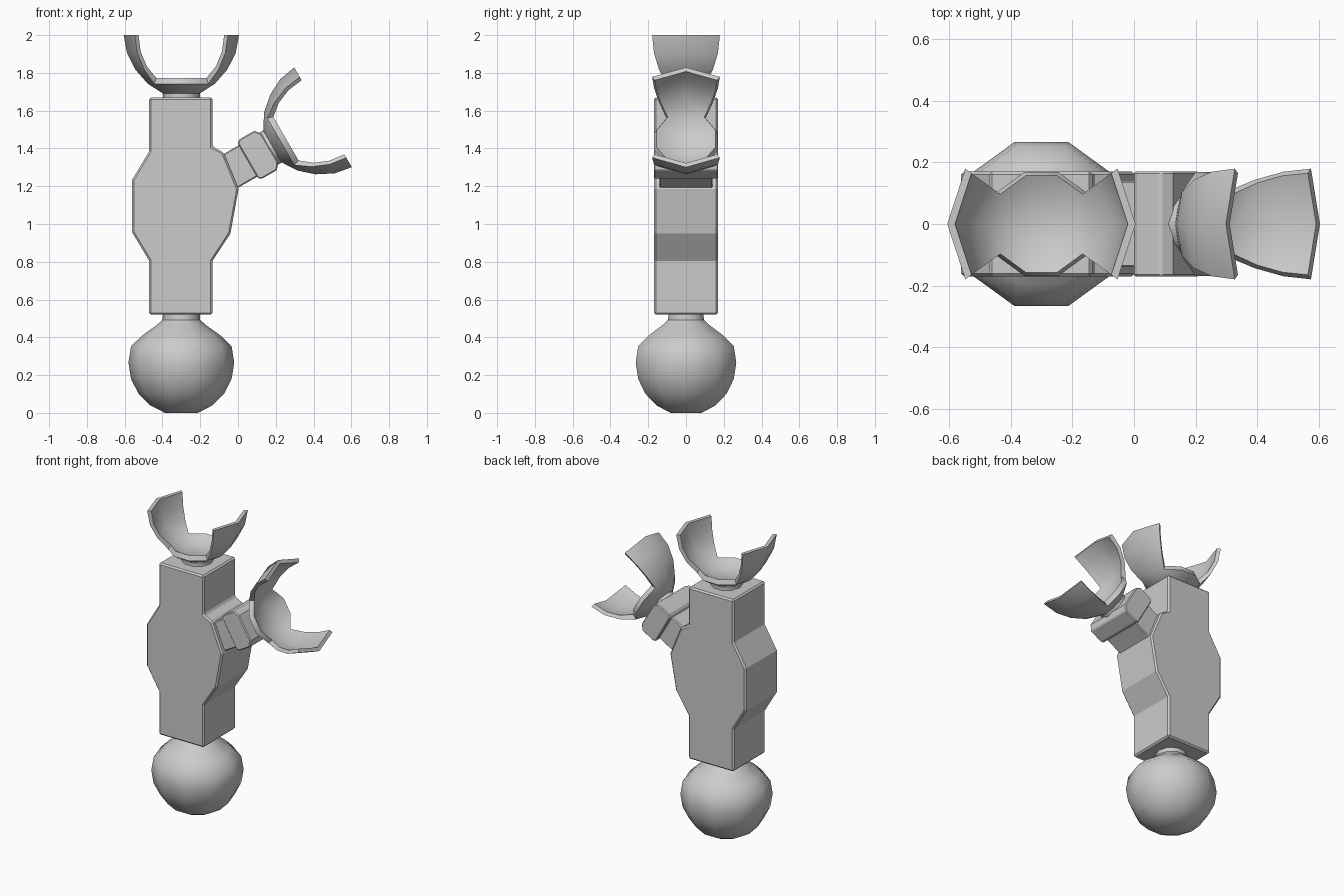
import bpy, bmesh
from math import sin, cos, radians, pi
from mathutils import Matrix, Vector

if "Cube" in bpy.data.objects:
    bpy.data.objects.remove(bpy.data.objects["Cube"])

SIDES = 10
STEM = Matrix.Translation((-0.30, 0, 0))
TOP = Matrix.Translation((-0.30, 0, 2.0))
# branch axis leans 60 degrees from vertical; origin is the socket centre
BRANCH = Matrix.Translation((0.45, 0, 1.565)) @ Matrix.Rotation(radians(60), 4, 'Y')


def finish(bm, name, matrix, smooth=False):
    bmesh.ops.recalc_face_normals(bm, faces=bm.faces)
    for f in bm.faces:
        f.smooth = smooth and len(f.verts) <= 4
    bm.transform(matrix)
    me = bpy.data.meshes.new(name)
    bm.to_mesh(me)
    bm.free()
    if smooth:
        me.set_sharp_from_angle(angle=radians(42))
    ob = bpy.data.objects.new(name, me)
    bpy.context.collection.objects.link(ob)
    return ob


def ring(bm, r, z):
    return [bm.verts.new((r * cos(2 * pi * i / SIDES), r * sin(2 * pi * i / SIDES), z))
            for i in range(SIDES)]


def lathe(name, profile, matrix):
    bm = bmesh.new()
    rings = [ring(bm, r, z) for r, z in profile]
    for a, b in zip(rings, rings[1:]):
        for i in range(SIDES):
            j = (i + 1) % SIDES
            bm.faces.new((a[i], a[j], b[j], b[i]))
    bm.faces.new(rings[0])
    bm.faces.new(rings[-1])
    return finish(bm, name, matrix, True)


def prism(name, outline, half, matrix, bevel):
    bm = bmesh.new()
    face = bm.faces.new([bm.verts.new((x, -half, z)) for x, z in outline])
    ext = bmesh.ops.extrude_face_region(bm, geom=[face])
    moved = [v for v in ext['geom'] if isinstance(v, bmesh.types.BMVert)]
    bmesh.ops.translate(bm, verts=moved, vec=Vector((0, 2 * half, 0)))
    ob = finish(bm, name, matrix)
    mod = ob.modifiers.new("edge_bevel", 'BEVEL')
    mod.width = bevel
    mod.segments = 1
    mod.limit_method = 'ANGLE'
    mod.angle_limit = radians(40)
    return ob


def socket(name, matrix):
    """Ten-sided spherical cup with two tall lobes, centred on the ball centre."""
    bm = bmesh.new()
    inner = [ring(bm, 0.28 * sin(radians(a)), -0.28 * cos(radians(a)))
             for a in range(18, 91, 18)]
    outer_profile = [(0.096, -0.31), (0.177, -0.258), (0.243, -0.183),
                     (0.288, -0.095), (0.305, 0)]
    outer = [ring(bm, r, z) for r, z in outer_profile]
    pair = {}
    for a, b in zip(inner, outer):
        pair.update(zip(a, b))
    faces = [bm.faces.new(inner[0])]
    for k in range(4):
        for i in (range(SIDES) if k == 0 else (9, 0, 4, 5)):
            j = (i + 1) % SIDES
            faces.append(bm.faces.new((inner[k][i], inner[k][j],
                                       inner[k + 1][j], inner[k + 1][i])))
    rim = [e for e in bm.edges if len(e.link_faces) == 1]
    for f in faces:
        bm.faces.new([pair[v] for v in reversed(f.verts)])
    for e in rim:
        a, b = e.verts
        bm.faces.new((a, b, pair[b], pair[a]))
    bmesh.ops.delete(bm, geom=[v for v in bm.verts if not v.link_faces], context='VERTS')
    return finish(bm, name, matrix, True)


# ball joint with neck
ball = [(0.28 * sin(radians(a)), 0.266 - 0.266 * cos(radians(a)) / cos(radians(18)))
        for a in range(18, 109, 18)]
lathe("ball_joint", ball + [(0.205, 0.412), (0.13, 0.465), (0.1, 0.492), (0.096, 0.54)], STEM)

# main body
prism("body", [(-0.47, 0.52), (-0.135, 0.52), (-0.135, 0.805), (-0.04, 0.95),
               (0.003, 1.185), (-0.077, 1.38), (-0.135, 1.41), (-0.135, 1.67),
               (-0.47, 1.67), (-0.47, 1.385), (-0.56, 1.235), (-0.56, 0.955),
               (-0.47, 0.805)], 0.17, Matrix(), 0.01)

# branch neck and block
prism("branch_neck", [(-0.095, -0.62), (0.098, -0.62), (0.098, -0.44), (-0.095, -0.44)],
      0.14, BRANCH, 0.006)
prism("branch_block", [(-0.108, -0.46), (0.108, -0.46), (0.12, -0.44), (0.12, -0.35),
                       (0.085, -0.325), (-0.085, -0.325), (-0.12, -0.35), (-0.12, -0.44)],
      0.17, BRANCH, 0.006)

# sockets with their mounting discs
for label, frame in (("top", TOP), ("branch", BRANCH)):
    lathe(label + "_socket_disc", [(0.098, -0.34), (0.098, -0.305)], frame)
    socket(label + "_socket", frame)
